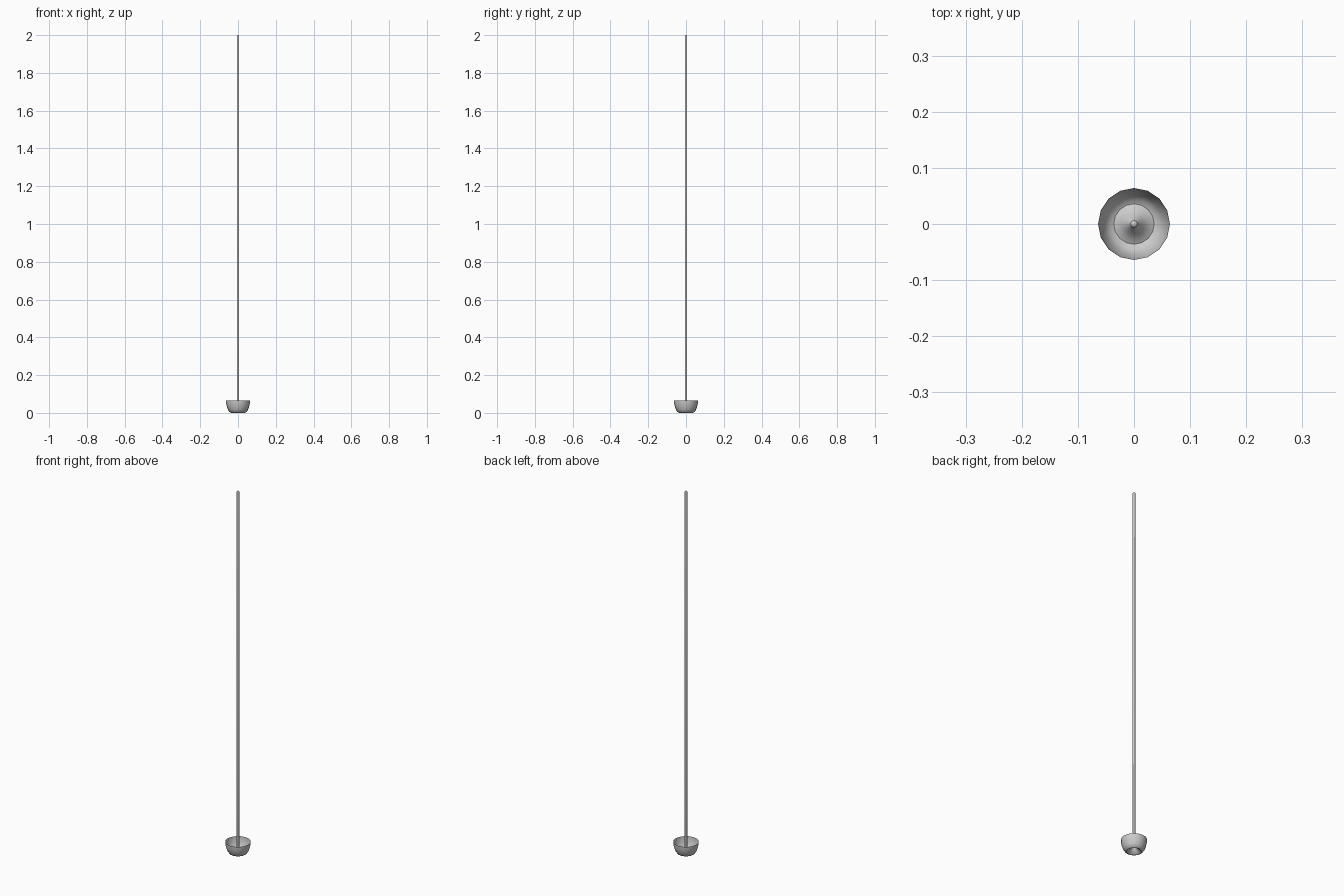
import bpy, bmesh, math

if "Cube" in bpy.data.objects:
    bpy.data.objects.remove(bpy.data.objects["Cube"])


def lathe(name, profile, sides):
    """Revolve (radius, z) points round the z axis; zero radius gives a pole."""
    bm = bmesh.new()
    rings = []
    for r, z in profile:
        if r == 0:
            rings.append([bm.verts.new((0, 0, z))] * sides)
        else:
            rings.append([bm.verts.new((r * math.cos(2 * math.pi * i / sides),
                                        r * math.sin(2 * math.pi * i / sides), z))
                          for i in range(sides)])
    for a, b in zip(rings, rings[1:]):
        for i in range(sides):
            j = (i + 1) % sides
            loop = list(dict.fromkeys((a[i], a[j], b[j], b[i])))
            bm.faces.new(loop)
    bmesh.ops.recalc_face_normals(bm, faces=bm.faces)
    mesh = bpy.data.meshes.new(name)
    bm.to_mesh(mesh)
    bm.free()
    ob = bpy.data.objects.new(name, mesh)
    bpy.context.collection.objects.link(ob)
    bpy.ops.object.select_all(action='DESELECT')
    ob.select_set(True)
    bpy.context.view_layer.objects.active = ob
    bpy.ops.object.shade_smooth_by_angle(angle=math.radians(50))
    return ob


# Thin open cup, its floor pushed up in the middle
lathe("cup", [(0.064, 0.065), (0.063, 0.05), (0.059, 0.033), (0.053, 0.016),
              (0.045, 0.004), (0.036, 0.0), (0.028, 0.004),
              (0.018, 0.014), (0.010, 0.025), (0.0065, 0.032)], 16)

# Long rod with a slightly rounded tip
lathe("rod", [(0, 0.03), (0.0065, 0.03), (0.0065, 1.996), (0.004, 1.999), (0, 2.0)], 16)
